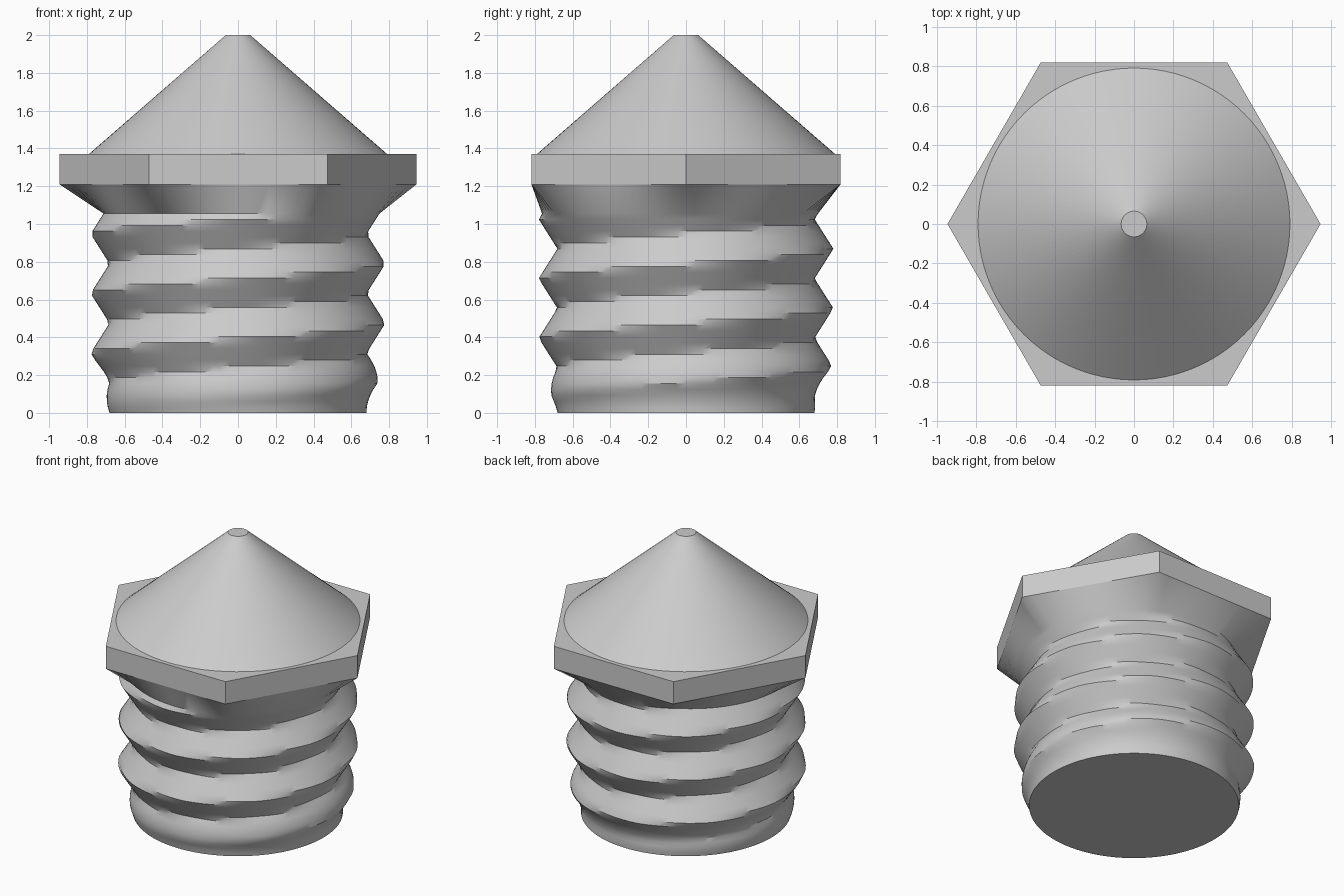
import bpy
import math

cube = bpy.data.objects.get("Cube")
if cube:
    bpy.data.objects.remove(cube, do_unlink=True)

grey = bpy.data.materials.new("light_grey")
grey.use_nodes = True
colour = (0.6, 0.6, 0.6, 1)
grey.diffuse_color = colour
grey.node_tree.nodes["Principled BSDF"].inputs["Base Color"].default_value = colour

SEGMENTS = 96
ANGLES = [math.tau * i / SEGMENTS for i in range(SEGMENTS)]
PITCH = 0.315
ROOT, DEPTH = 0.68, 0.1
SHAFT_TOP, HEX_LOW, HEX_HIGH, TIP = 1.055, 1.21, 1.37, 2.0
LAYERS = 34


def ring(z, radius, angles=ANGLES):
    """Points around the axis, with radius given as a function of angle."""
    return [(radius(a) * math.cos(a), radius(a) * math.sin(a), z) for a in angles]


def skin(name, rings, cap_bottom=False, cap_top=False):
    """Join equal rings into a smooth-by-angle surface."""
    n = len(rings[0])
    verts = [p for r in rings for p in r]
    faces = [(k * n + i, k * n + (i + 1) % n, (k + 1) * n + (i + 1) % n, (k + 1) * n + i)
             for k in range(len(rings) - 1) for i in range(n)]
    if cap_bottom:
        faces.append(tuple(reversed(range(n))))
    if cap_top:
        faces.append(tuple(range(len(verts) - n, len(verts))))
    mesh = bpy.data.meshes.new(name)
    mesh.from_pydata(verts, [], faces)
    mesh.materials.append(grey)
    obj = bpy.data.objects.new(name, mesh)
    bpy.context.collection.objects.link(obj)
    bpy.ops.object.select_all(action='DESELECT')
    obj.select_set(True)
    bpy.context.view_layer.objects.active = obj
    bpy.ops.object.shade_smooth_by_angle(angle=math.radians(30))
    return obj


def thread_radius(z):
    """V-shaped helical thread that fades in from the bottom."""
    depth = min(DEPTH, 0.38 * z)

    def radius(a):
        turn = ((z - 0.475) / PITCH - a / math.tau) % 1
        return ROOT + depth * abs(2 * turn - 1)
    return radius


def hex_radius(a):
    third = math.pi / 3
    return 0.945 * math.cos(third / 2) / math.cos(a % third - third / 2)


# Threaded shaft, flaring into the hexagon at the top
shaft_rings = [ring(z, thread_radius(z))
               for z in (SHAFT_TOP * k / LAYERS for k in range(LAYERS + 1))]
shaft_rings.append(ring(HEX_LOW, hex_radius))
skin("threaded_shaft", shaft_rings, cap_bottom=True)

# Hexagonal collar
corners = [math.pi / 3 * i for i in range(6)]
skin("hex_collar", [ring(z, hex_radius, corners) for z in (HEX_LOW, HEX_HIGH)], cap_top=True)

# Conical tip with a small flat end
skin("cone_tip", [ring(HEX_HIGH, lambda a: 0.79), ring(TIP, lambda a: 0.065)], cap_top=True)
